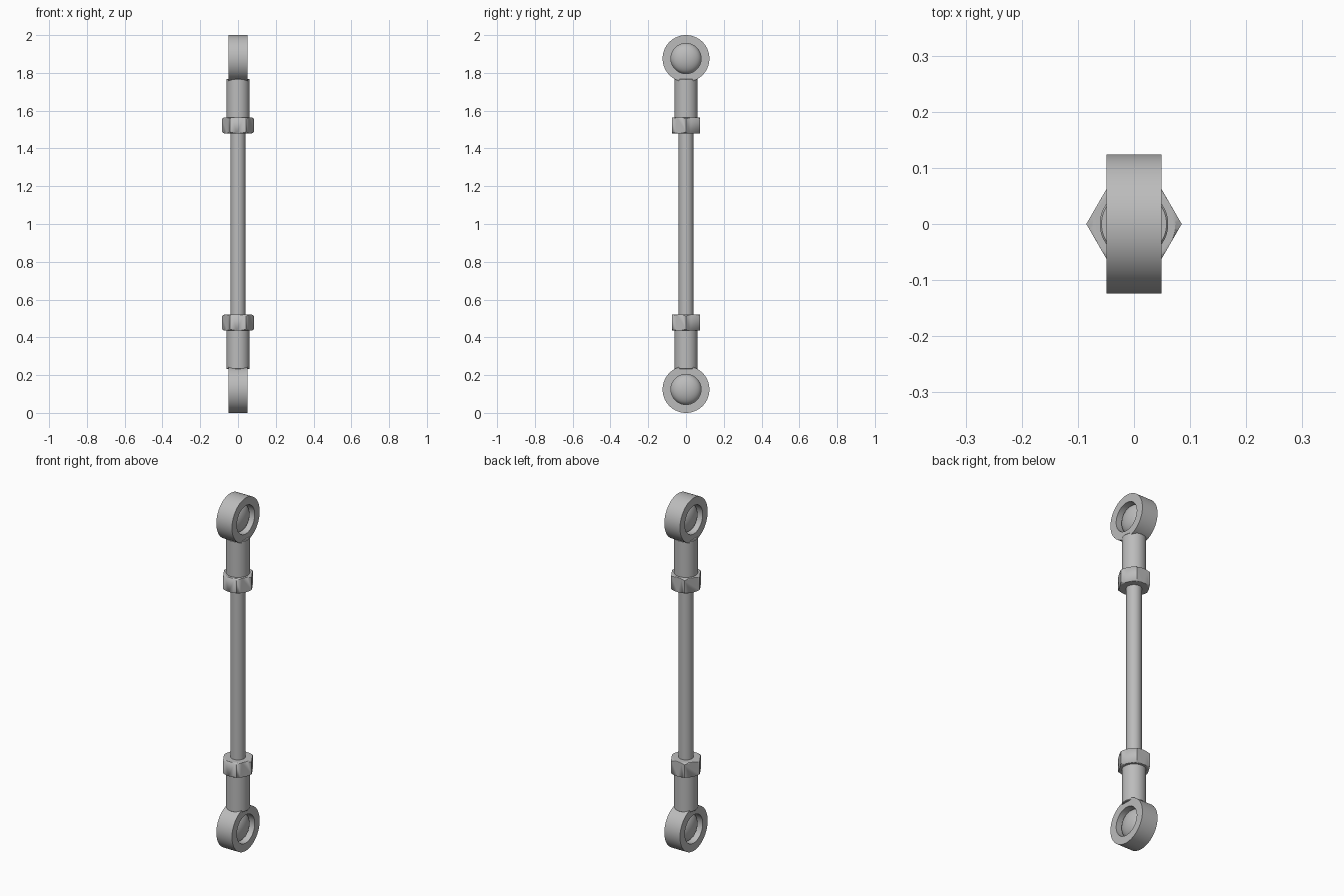
import bpy, math
from mathutils import Vector

cube = bpy.data.objects.get("Cube")
if cube:
    bpy.data.objects.remove(cube, do_unlink=True)

steel = bpy.data.materials.new("steel_grey")
steel.use_nodes = True
COLOUR = (0.5, 0.5, 0.5, 1)
steel.diffuse_color = COLOUR
steel.node_tree.nodes["Principled BSDF"].inputs["Base Color"].default_value = COLOUR


def finish(obj, name):
    obj.name = name
    obj.data.materials.clear()
    obj.data.materials.append(steel)
    bpy.ops.object.select_all(action="DESELECT")
    obj.select_set(True)
    bpy.context.view_layer.objects.active = obj
    bpy.ops.object.shade_smooth_by_angle(angle=math.radians(30))
    return obj


def lathe(name, profile, centre, along_x=False, sides=64, closed=False):
    """Spin (radius, height) points around the z or x axis."""
    verts, faces, n = [], [], len(profile)
    for i in range(sides):
        a = 2 * math.pi * i / sides
        for r, h in profile:
            c, s = r * math.cos(a), r * math.sin(a)
            verts.append(Vector(centre) + Vector((h, c, s) if along_x else (c, s, h)))
    for i in range(sides):
        j = (i + 1) % sides
        for k in range(n if closed else n - 1):
            m = (k + 1) % n
            faces.append((i * n + k, j * n + k, j * n + m, i * n + m))
    if not closed:
        faces.append([i * n for i in reversed(range(sides))])
        faces.append([i * n + n - 1 for i in range(sides)])
    mesh = bpy.data.meshes.new(name)
    mesh.from_pydata(verts, [], faces)
    obj = bpy.data.objects.new(name, mesh)
    bpy.context.collection.objects.link(obj)
    return finish(obj, name)


def nut(name, z, half=0.042):
    # hexagonal prism with its corners trimmed by a chamfered disc
    obj = lathe(name, [(0.085, -half), (0.085, half)], (0, 0, z), sides=6)
    trim = lathe(name + "_cutter", [(0.072, -half - 0.001), (0.088, -half + 0.009),
                                    (0.088, half - 0.009), (0.072, half + 0.001)], (0, 0, z))
    mod = obj.modifiers.new("chamfer", "BOOLEAN")
    mod.operation = "INTERSECT"
    mod.solver = "EXACT"
    mod.object = trim
    trim.hide_render = True
    trim.hide_set(True)


# central rod
lathe("rod", [(0.039, 0.3), (0.039, 1.7)], (0, 0, 0))

for end, s in (("lower", -1), ("upper", 1)):
    def height(d):
        return 1 + s * d

    eye = (0, 0, height(0.876))
    # eye ring with a through hole
    lathe(end + "_eye_ring", [(0.08, -0.049), (0.124, -0.049), (0.124, 0.049), (0.08, 0.049)],
          eye, along_x=True, closed=True)
    # flattened ball sitting inside the ring
    bpy.ops.mesh.primitive_uv_sphere_add(segments=48, ring_count=24, radius=1, location=eye,
                                         rotation=(0, math.pi / 2, 0))
    ball = bpy.context.object
    ball.scale = (0.0805, 0.0805, 0.045)
    finish(ball, end + "_ball")
    # threaded shank, ending just inside the ring
    lo, hi = sorted((height(0.56), height(0.768)))
    lathe(end + "_shank", [(0.058, lo), (0.061, lo + 0.003), (0.061, hi - 0.003), (0.058, hi)],
          (0, 0, 0))
    # lock nut
    nut(end + "_lock_nut", height(0.522))
